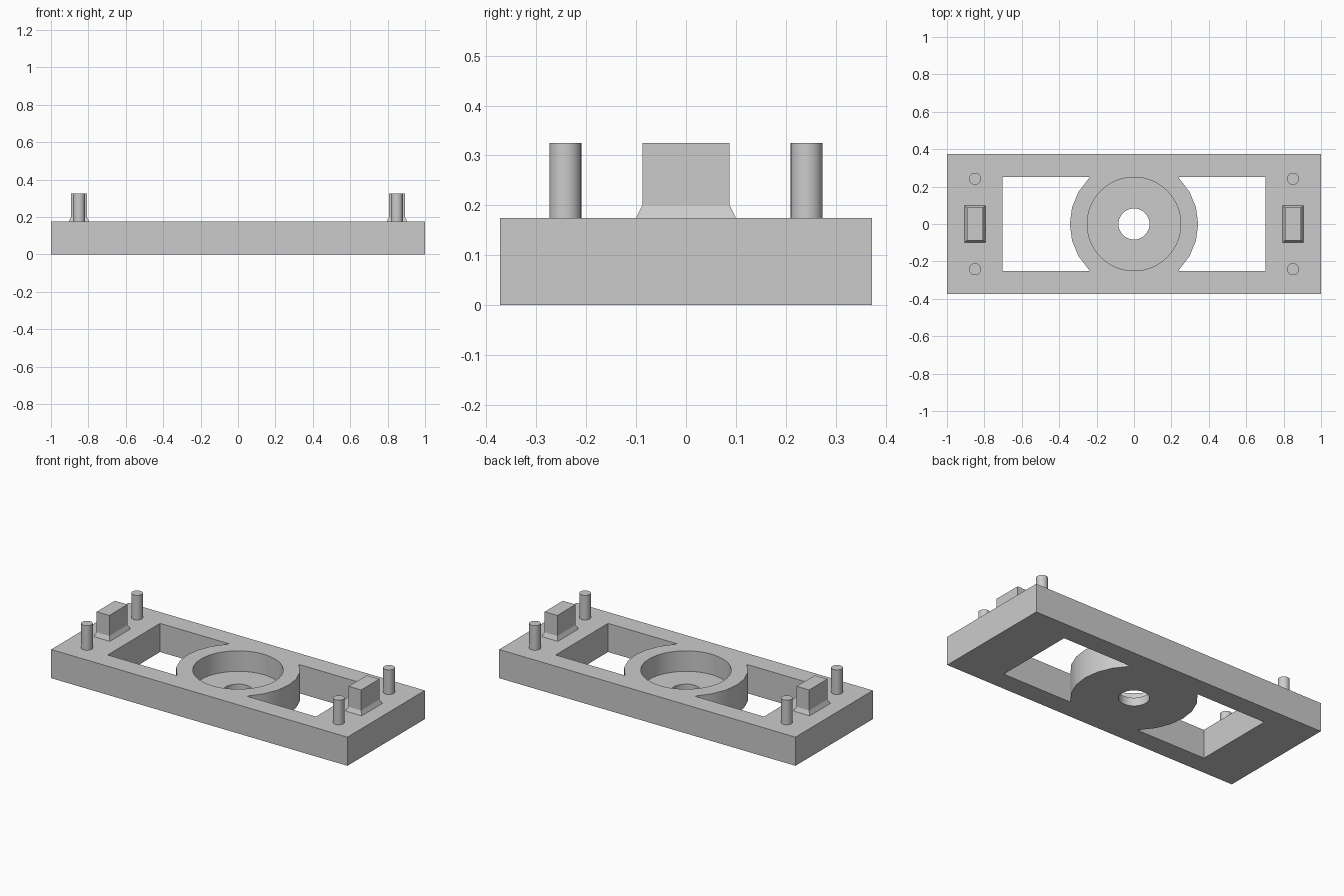
import bpy, bmesh
from math import cos, sin, radians, tau

if "Cube" in bpy.data.objects:
    bpy.data.objects.remove(bpy.data.objects["Cube"], do_unlink=True)

TOP, PEG_TOP = 0.175, 0.325
WINDOW_Y, RING_R = 0.2525, 0.343

grey = bpy.data.materials.new("light grey")
grey.use_nodes = True
grey.diffuse_color = (0.6, 0.6, 0.6, 1)
grey.node_tree.nodes["Principled BSDF"].inputs["Base Color"].default_value = (0.6, 0.6, 0.6, 1)


def loft(name, sections):
    """Solid through (outline, z) sections that share a point count."""
    bm = bmesh.new()
    rings = [[bm.verts.new((x, y, z)) for x, y in pts] for pts, z in sections]
    for low, high in zip(rings, rings[1:]):
        for i in range(len(low)):
            j = (i + 1) % len(low)
            bm.faces.new((low[i], low[j], high[j], high[i]))
    bm.faces.new(rings[0][::-1])
    bm.faces.new(rings[-1])
    bmesh.ops.recalc_face_normals(bm, faces=bm.faces)
    mesh = bpy.data.meshes.new(name)
    bm.to_mesh(mesh)
    bm.free()
    mesh.materials.append(grey)
    obj = bpy.data.objects.new(name, mesh)
    bpy.context.collection.objects.link(obj)
    return obj


def rect(hx, hy, cx=0):
    return [(cx - hx, -hy), (cx + hx, -hy), (cx + hx, hy), (cx - hx, hy)]


def circle(r, n, cx=0, cy=0):
    return [(cx + r * cos(tau * i / n), cy + r * sin(tau * i / n)) for i in range(n)]


def smooth(obj):
    bpy.ops.object.select_all(action='DESELECT')
    obj.select_set(True)
    bpy.context.view_layer.objects.active = obj
    bpy.ops.object.shade_smooth_by_angle(angle=radians(30))


def cut(target, cutter):
    cutter.hide_render = True
    mod = target.modifiers.new("cut", 'BOOLEAN')
    mod.operation, mod.solver, mod.object = 'DIFFERENCE', 'EXACT', cutter
    bpy.context.view_layer.objects.active = target
    bpy.ops.object.modifier_apply(modifier=mod.name)
    bpy.data.objects.remove(cutter, do_unlink=True)


# Base plate with two windows that curve around the central hub
plate = loft("base_plate", [(rect(1, 0.373), 0), (rect(1, 0.373), TOP)])
for side in (1, -1):
    arc = [(RING_R * cos(radians(a)), RING_R * sin(radians(a))) for a in range(-45, 46, 15)]
    outline = [(0.235, -WINDOW_Y)] + arc + [(0.235, WINDOW_Y), (0.703, WINDOW_Y), (0.703, -WINDOW_Y)]
    outline = [(side * x, y) for x, y in outline]
    cut(plate, loft("window_cutter", [(outline, -0.1), (outline, 0.3)]))

# Round pocket and the through hole in its floor
for r, low in ((0.25, 0.05), (0.083, -0.1)):
    cut(plate, loft("bore_cutter", [(circle(r, 64), low), (circle(r, 64), 0.3)]))
smooth(plate)

# Locating pins and flared centre blocks at both ends
for side, label in ((1, "left"), (-1, "right")):
    cx = side * 0.85
    loft(label + "_block", [(rect(0.055, 0.1, cx), TOP),
                            (rect(0.0425, 0.0875, cx), 0.2),
                            (rect(0.0425, 0.0875, cx), PEG_TOP)])
    for cy, end in ((-0.242, "front"), (0.242, "back")):
        outline = circle(0.032, 32, cx, cy)
        smooth(loft(f"{label}_{end}_pin", [(outline, TOP), (outline, PEG_TOP)]))
